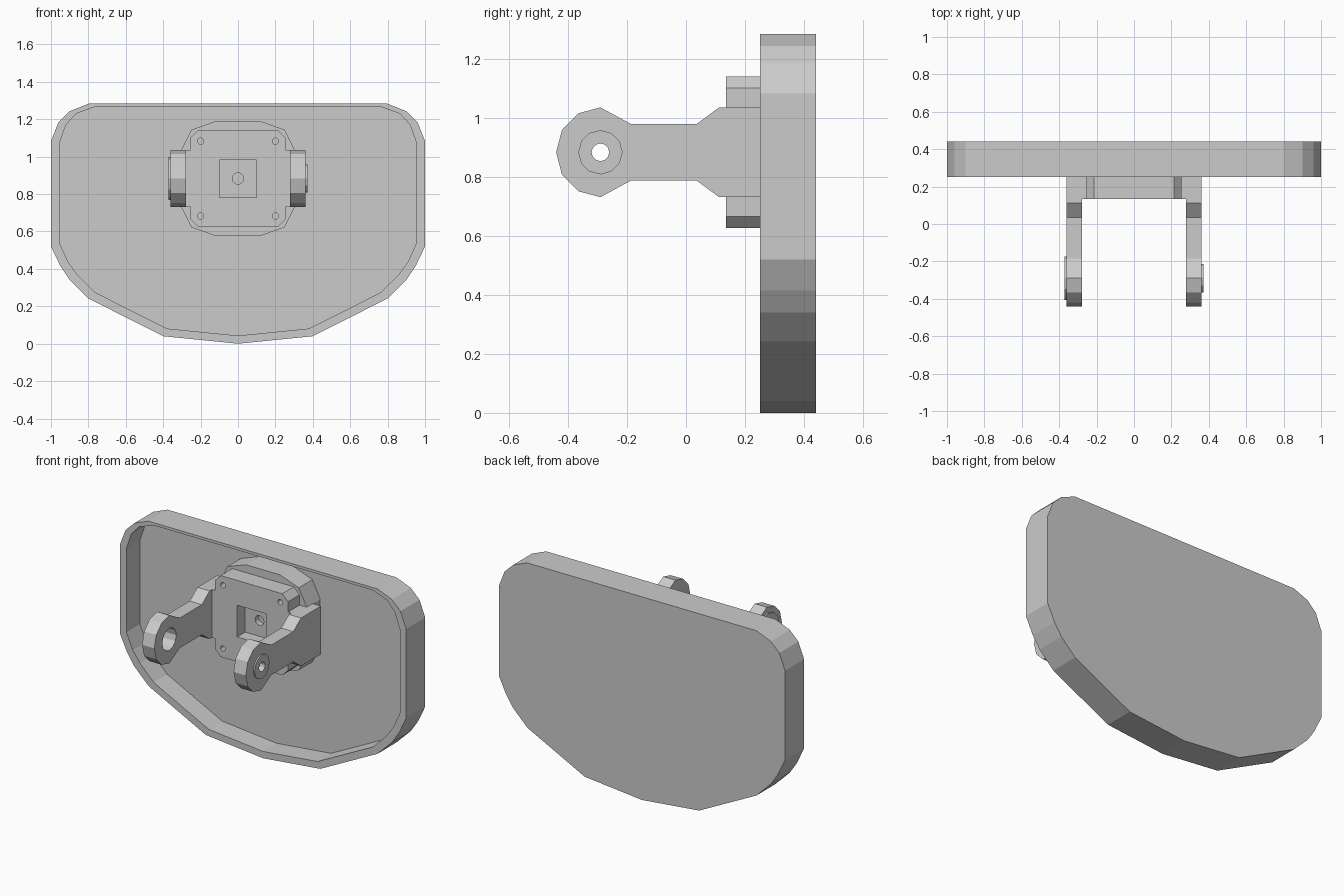
import bpy, bmesh, math
from mathutils import Vector

if "Cube" in bpy.data.objects:
    bpy.data.objects.remove(bpy.data.objects["Cube"])


def prism(name, pts, a, b, axis):
    """Extrude a 2D outline from a to b along 'x' (pts are y,z) or 'y' (pts are x,z)."""
    bm = bmesh.new()
    pos = (lambda p, t: (t, p[0], p[1])) if axis == 'x' else (lambda p, t: (p[0], t, p[1]))
    lo = [bm.verts.new(pos(p, a)) for p in pts]
    hi = [bm.verts.new(pos(p, b)) for p in pts]
    bm.faces.new(lo)
    bm.faces.new(hi[::-1])
    n = len(pts)
    for i in range(n):
        j = (i + 1) % n
        bm.faces.new((lo[i], hi[i], hi[j], lo[j]))
    bmesh.ops.recalc_face_normals(bm, faces=bm.faces)
    me = bpy.data.meshes.new(name)
    bm.to_mesh(me)
    bm.free()
    ob = bpy.data.objects.new(name, me)
    bpy.context.collection.objects.link(ob)
    return ob


def circle(cu, cv, r, n=12):
    return [(cu + r * math.cos(2 * math.pi * i / n), cv + r * math.sin(2 * math.pi * i / n))
            for i in range(n)]


def boolean(ob, other, op='DIFFERENCE'):
    """Apply a boolean and remove the helper."""
    mod = ob.modifiers.new("bool", 'BOOLEAN')
    mod.operation = op
    mod.solver = 'EXACT'
    mod.object = other
    bpy.context.view_layer.objects.active = ob
    bpy.ops.object.modifier_apply(modifier=mod.name)
    bpy.data.objects.remove(other)


def mirror_x(half):
    """Complete an outline given its right half from bottom to top."""
    return half + [(-x, z) for x, z in reversed(half) if x > 0]


def mirror_z(half, c):
    """Complete an outline given its upper half about height c."""
    return half + [(u, 2 * c - z) for u, z in reversed(half) if abs(z - c) > 1e-6]


CZ = 0.883   # height of the hinge axis
PY = -0.29   # depth of the hinge axis

# Hollow tray-shaped plate
outer = mirror_x([(0, 0), (0.4, 0.04), (0.8, 0.242), (0.9, 0.34), (0.95, 0.415), (1, 0.52),
                  (1, 1.083), (0.96, 1.185), (0.9, 1.243), (0.8, 1.283)])
inner = mirror_x([(0, 0.043), (0.38, 0.081), (0.765, 0.275), (0.86, 0.37), (0.91, 0.44),
                  (0.955, 0.54), (0.955, 1.07), (0.92, 1.17), (0.865, 1.23), (0.765, 1.266)])
plate = prism("curved_plate", outer, 0.25, 0.44, 'y')
boolean(plate, prism("cut", inner, 0.1, 0.385, 'y'))

# Rounded mounting base inside the tray
q = [(0.305, 1.033), (0.25, 1.143), (0.12, 1.19)]
top = q + [(-x, z) for x, z in reversed(q)]
base = prism("mount_base", mirror_z(top, CZ), 0.25, 0.39, 'y')

# Hinge block with square pocket, centre hole and screw holes
q = [(0.285, 1.035), (0.255, 1.035), (0.255, 1.10), (0.215, 1.14)]
top = q + [(-x, z) for x, z in reversed(q)]
block = prism("hinge_block", mirror_z(top, CZ), 0.135, 0.26, 'y')
s = 0.1
boolean(block, prism("cut", [(-s, CZ - s), (s, CZ - s), (s, CZ + s), (-s, CZ + s)], 0.0, 0.215, 'y'))
boolean(block, prism("cut", circle(0, CZ, 0.031), 0.1, 0.25, 'y'))
for sx in (-1, 1):
    for sz in (-1, 1):
        boolean(block, prism("cut", circle(sx * 0.2, CZ + sz * 0.2, 0.017), 0.0, 0.18, 'y'))

# Hinge arms, each with a raised ring around its pin hole
arm_half = [(-0.44, CZ), (-0.42, 0.96), (-0.365, 1.015), (PY, 1.035), (-0.185, 0.978),
            (0.035, 0.978), (0.112, 1.035), (0.31, 1.035)]
for name, sx, boss_r, hole_r in (("right_arm", 1, 0.075, 0.03), ("left_arm", -1, 0.115, 0.07)):
    arm = prism(name, mirror_z(arm_half, CZ), sx * 0.277, sx * 0.362, 'x')
    boolean(arm, prism("boss", circle(PY, CZ, boss_r), sx * 0.32, sx * 0.371, 'x'), 'UNION')
    boolean(arm, prism("cut", circle(PY, CZ, hole_r), sx * 0.2, sx * 0.45, 'x'))
